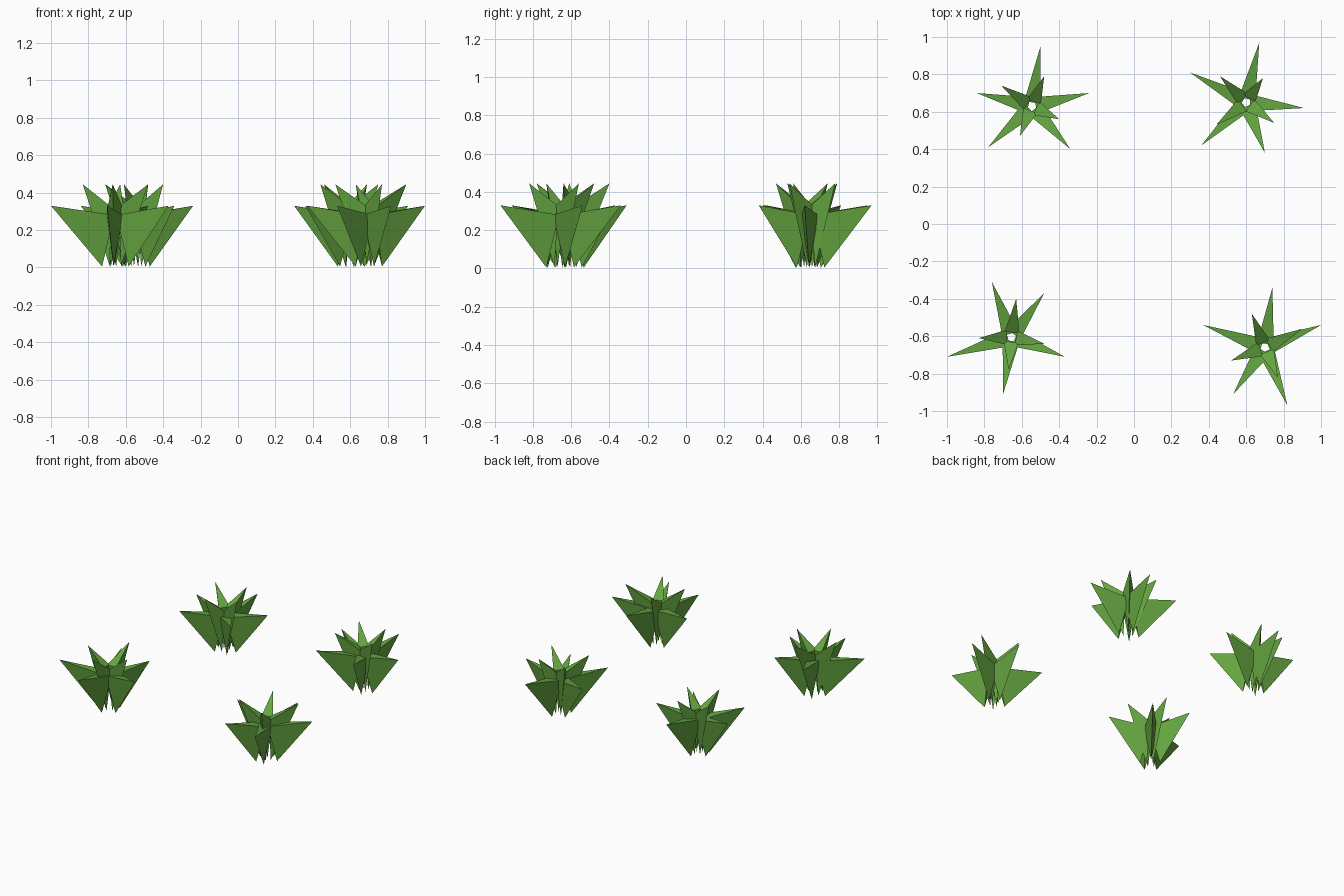
import bpy
import bmesh
from mathutils import Vector

cube = bpy.data.objects.get("Cube")
if cube:
    bpy.data.objects.remove(cube)

# Single leaf colour
green = bpy.data.materials.new("leaf_green")
leaf_colour = (0.13, 0.38, 0.052, 1)
green.diffuse_color = leaf_colour
green.use_nodes = True
green.node_tree.nodes["Principled BSDF"].inputs["Base Color"].default_value = leaf_colour


def add_blade(bm, centre, tip, tip_height, base_radius, shoulder_radius, shoulder_height, half_width):
    """Solid wedge: keel from base to tip, and two shoulders near the tuft's heart."""
    outward = Vector((tip[0] - centre[0], tip[1] - centre[1], 0)).normalized()
    sideways = Vector((-outward.y, outward.x, 0))
    heart = Vector((centre[0], centre[1], 0))
    up = Vector((0, 0, 1))
    shoulder = heart + outward * shoulder_radius + up * shoulder_height
    points = (
        heart + outward * base_radius + up * 0.005,
        Vector((tip[0], tip[1], tip_height)),
        shoulder + sideways * half_width,
        shoulder - sideways * half_width,
    )
    base, end, left, right = [bm.verts.new(p) for p in points]
    for corners in ((end, left, right), (base, left, end), (base, end, right), (base, right, left)):
        bm.faces.new(corners)


def add_tuft(name, centre, outer_tips, inner_tips):
    bm = bmesh.new()
    # Broad spreading blades
    for tip in outer_tips:
        add_blade(bm, centre, tip, tip_height=0.33, base_radius=0.075,
                  shoulder_radius=0.02, shoulder_height=0.28, half_width=0.045)
    # Shorter upright blades
    for tip in inner_tips:
        add_blade(bm, centre, tip, tip_height=0.445, base_radius=0.03,
                  shoulder_radius=0.025, shoulder_height=0.325, half_width=0.04)
    bmesh.ops.recalc_face_normals(bm, faces=bm.faces)
    mesh = bpy.data.meshes.new(name)
    bm.to_mesh(mesh)
    bm.free()
    mesh.materials.append(green)
    tuft = bpy.data.objects.new(name, mesh)
    bpy.context.collection.objects.link(tuft)


# Four tufts: heart, outer blade tips, inner blade tips
add_tuft("front_right_tuft", (-.655, -.605),
         [(-.76, -.31), (-.48, -.37), (-.37, -.71), (-.7, -.91), (-1, -.71)],
         [(-.83, -.61), (-.63, -.4), (-.48, -.64), (-.67, -.78)])
add_tuft("front_left_tuft", (.7, -.66),
         [(.74, -.34), (1, -.54), (.82, -.97), (.53, -.91), (.37, -.54)],
         [(.63, -.48), (.9, -.56), (.77, -.82), (.52, -.73)])
add_tuft("back_right_tuft", (-.545, .63),
         [(-.5, .95), (-.24, .7), (-.34, .4), (-.78, .41), (-.84, .7)],
         [(-.71, .74), (-.48, .79), (-.4, .56), (-.61, .47)])
add_tuft("back_left_tuft", (.6, .65),
         [(.67, .97), (.91, .62), (.7, .38), (.36, .42), (.3, .81)],
         [(.69, .78), (.75, .54), (.44, .53), (.46, .79)])
